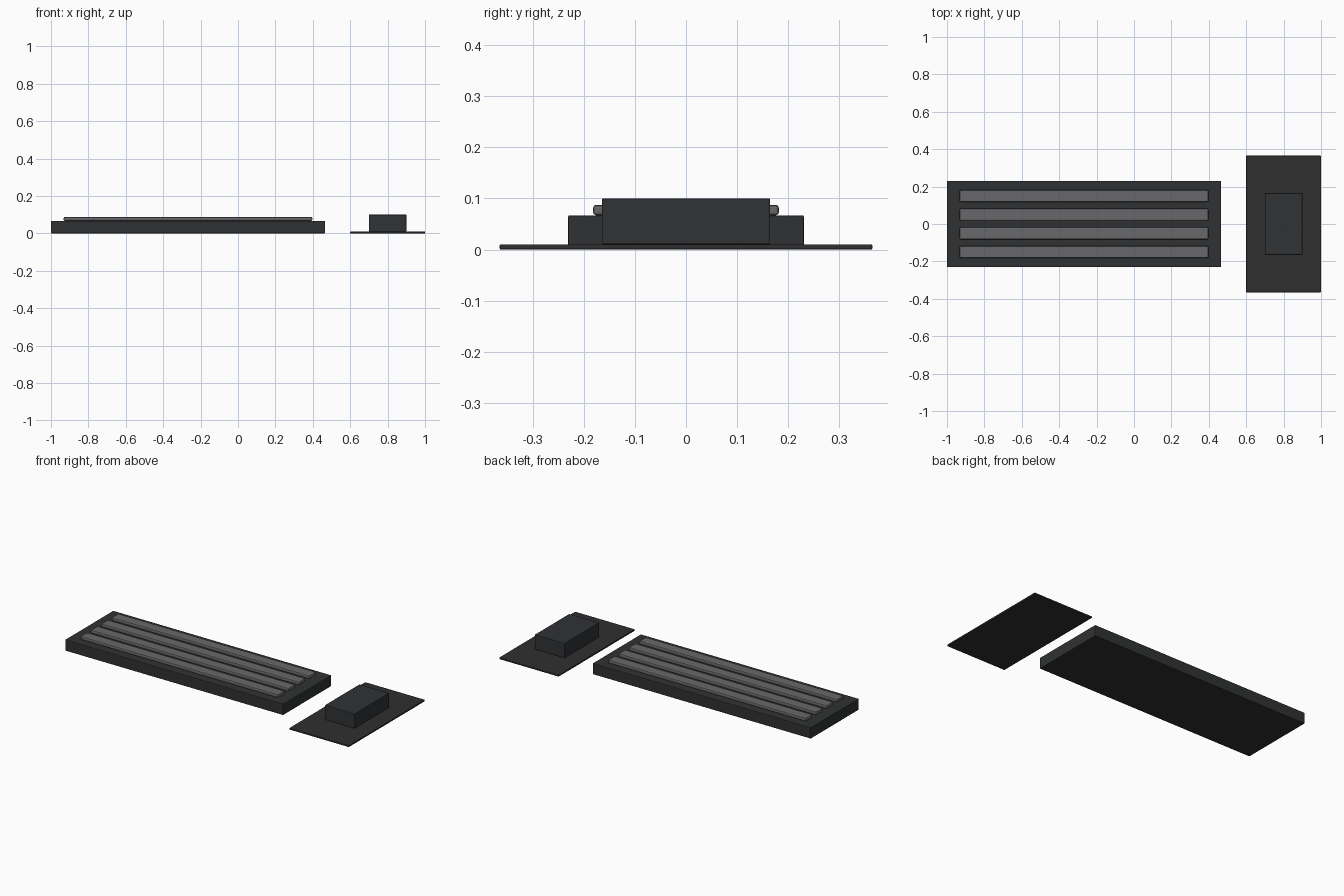
import bpy

if "Cube" in bpy.data.objects:
    bpy.data.objects.remove(bpy.data.objects["Cube"])


def material(name, rgb):
    m = bpy.data.materials.new(name)
    m.diffuse_color = (*rgb, 1)
    m.use_nodes = True
    m.node_tree.nodes["Principled BSDF"].inputs["Base Color"].default_value = m.diffuse_color
    return m


def box(name, lo, hi, mat, bevel, segments=2):
    # Bevelled block spanning two opposite corners
    bpy.ops.mesh.primitive_cube_add(size=1, location=[(a + b) / 2 for a, b in zip(lo, hi)])
    ob = bpy.context.object
    ob.name = name
    ob.scale = [b - a for a, b in zip(lo, hi)]
    bpy.ops.object.transform_apply(location=False, rotation=False, scale=True)
    ob.data.materials.append(mat)
    mod = ob.modifiers.new("soft_edges", 'BEVEL')
    mod.width = bevel
    mod.segments = segments
    return ob


case_mat = material("case_dark", (0.03, 0.031, 0.032))
key_mat = material("key_grey", (0.14, 0.14, 0.145))
pad_mat = material("pad_dark", (0.028, 0.028, 0.028))
mouse_mat = material("mouse_dark", (0.03, 0.032, 0.036))

# Keyboard case
box("keyboard_case", (-1, -0.231, 0), (0.465, 0.231, 0.067), case_mat, 0.003)

# Four rows of keys
for i in range(4):
    y = -0.15 + i * 0.1
    box(f"key_row_{i + 1}", (-0.932, y - 0.032, 0.067), (0.397, y + 0.032, 0.0875), key_mat, 0.006)

# Mouse pad and mouse
box("mouse_pad", (0.6, -0.365, 0), (1, 0.365, 0.01), pad_mat, 0.002)
box("mouse", (0.7, -0.165, 0.01), (0.9, 0.165, 0.1), mouse_mat, 0.003)
